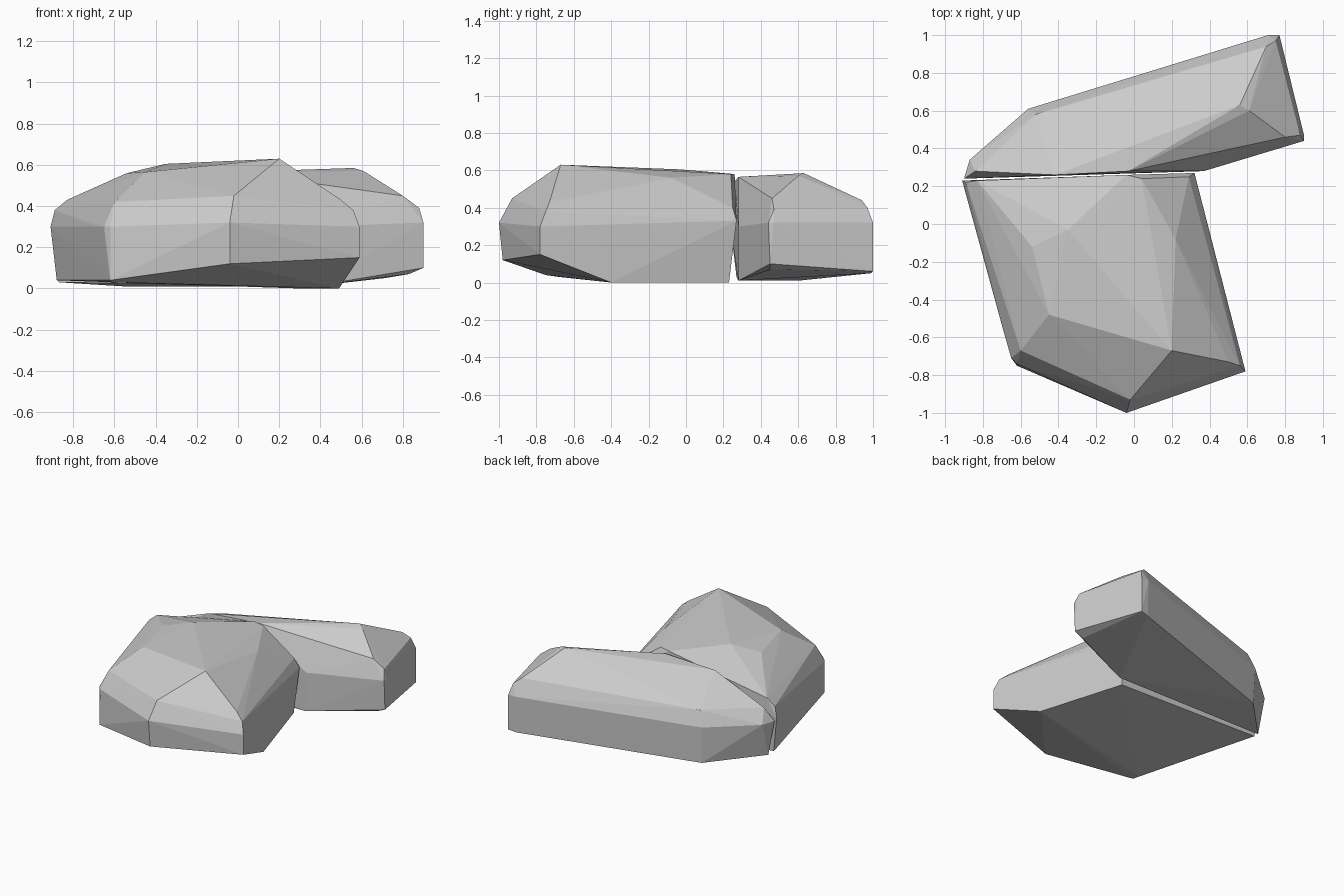
import bpy, bmesh


def make_rock(name, points):
    """Faceted boulder: convex hull around its chiselled corner points."""
    bm = bmesh.new()
    for p in points:
        bm.verts.new(p)
    hull = bmesh.ops.convex_hull(bm, input=bm.verts[:])
    loose = [v for v in bm.verts if not v.link_faces]
    bmesh.ops.delete(bm, geom=loose, context='VERTS')
    bmesh.ops.recalc_face_normals(bm, faces=bm.faces[:])
    mesh = bpy.data.meshes.new(name)
    bm.to_mesh(mesh)
    bm.free()
    obj = bpy.data.objects.new(name, mesh)
    bpy.context.collection.objects.link(obj)
    return obj


# Front boulder: underside, belt, shoulder, crown
make_rock("front_rock", [
    (-0.88, 0.22, 0.04), (0.30, 0.23, 0.0), (0.49, -0.40, 0.0), (-0.61, -0.68, 0.03),
    (-0.04, -0.98, 0.12), (0.59, -0.78, 0.15), (-0.62, -0.75, 0.04),
    (-0.91, 0.23, 0.30), (0.32, 0.27, 0.33), (0.59, -0.78, 0.30), (-0.04, -1.0, 0.32),
    (-0.62, -0.74, 0.30), (-0.65, -0.71, 0.30), (-0.69, -0.57, 0.30),
    (-0.89, 0.22, 0.38), (-0.83, 0.23, 0.43), (-0.60, -0.67, 0.42),
    (-0.02, -0.93, 0.45), (0.50, -0.73, 0.43), (0.56, -0.75, 0.38), (0.29, 0.25, 0.40),
    (0.20, -0.67, 0.63), (-0.45, -0.48, 0.565), (-0.54, -0.12, 0.56),
    (-0.35, -0.03, 0.605), (-0.04, 0.26, 0.58), (0.04, 0.24, 0.58), (0.22, -0.08, 0.56),
])

# Rear boulder: underside, belt, shoulder, crown
make_rock("rear_rock", [
    (-0.87, 0.27, 0.03), (0.36, 0.28, 0.01), (0.83, 0.45, 0.07), (0.90, 0.45, 0.10),
    (0.77, 1.0, 0.06), (0.71, 0.99, 0.05), (-0.55, 0.60, 0.01),
    (-0.90, 0.24, 0.28), (0.37, 0.28, 0.30), (0.90, 0.44, 0.32), (0.90, 0.47, 0.32),
    (0.77, 1.0, 0.32), (0.71, 1.0, 0.32), (-0.56, 0.61, 0.28), (-0.87, 0.34, 0.28),
    (-0.84, 0.28, 0.38), (-0.52, 0.58, 0.39), (0.70, 0.94, 0.44), (0.75, 0.97, 0.40),
    (0.80, 0.46, 0.45), (0.88, 0.47, 0.39),
    (0.56, 0.63, 0.585), (0.61, 0.60, 0.57), (-0.03, 0.28, 0.565), (-0.42, 0.26, 0.54),
])
